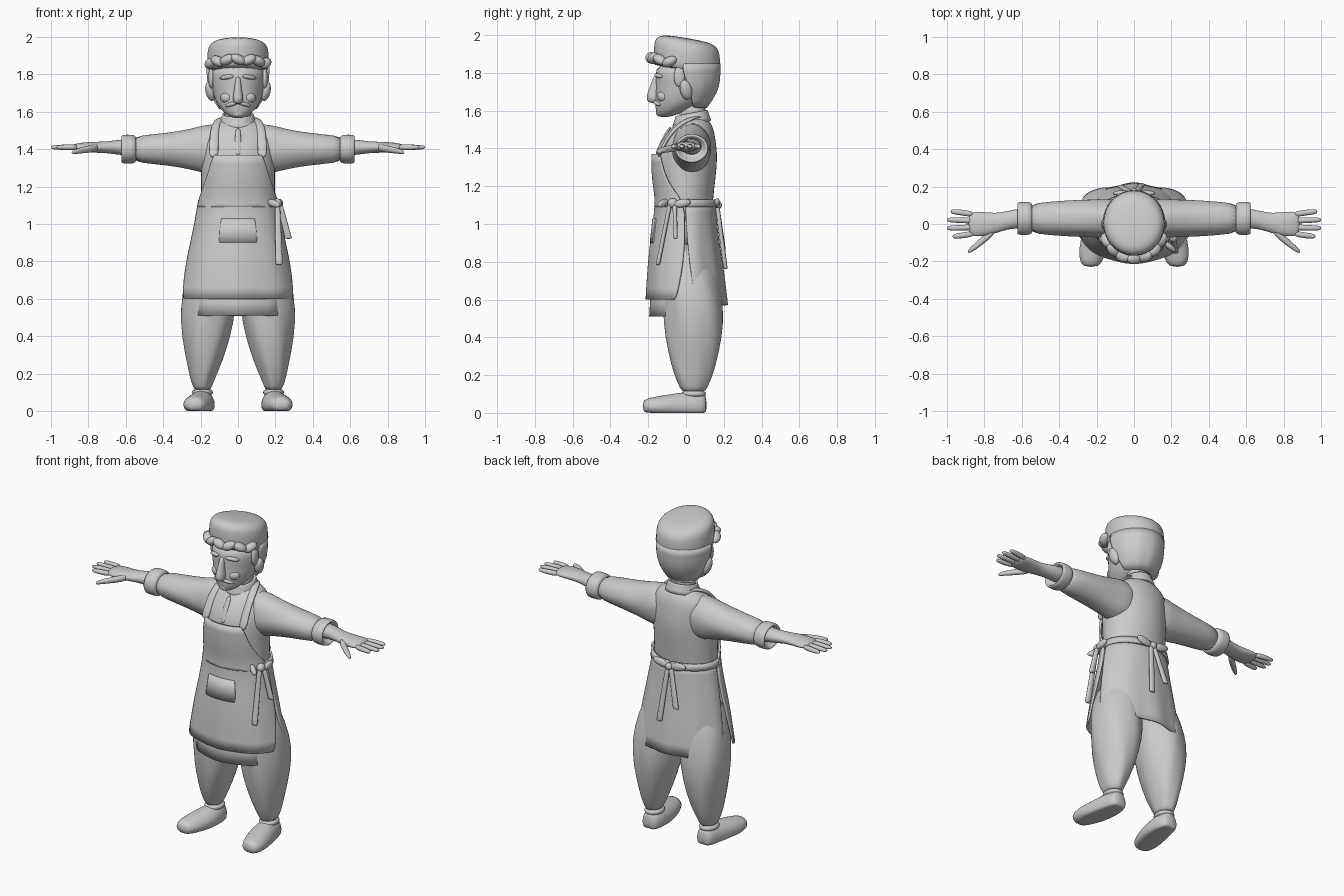
import bpy, bmesh
from math import sin, cos, pi, radians
from mathutils import Matrix, Vector, Euler

default_cube = bpy.data.objects.get("Cube")
if default_cube:
    bpy.data.objects.remove(default_cube, do_unlink=True)

clay = bpy.data.materials.new("light_grey")
clay.use_nodes = True
clay.diffuse_color = (.6, .6, .6, 1)
clay.node_tree.nodes["Principled BSDF"].inputs["Base Color"].default_value = clay.diffuse_color


def finish(name, bm, mirror=False, thickness=0, smooth_levels=1):
    """Turn a bmesh into a smooth grey object with its modifiers."""
    bmesh.ops.recalc_face_normals(bm, faces=bm.faces[:])
    mesh = bpy.data.meshes.new(name)
    bm.to_mesh(mesh)
    bm.free()
    mesh.materials.append(clay)
    mesh.shade_smooth()
    obj = bpy.data.objects.new(name, mesh)
    bpy.context.collection.objects.link(obj)
    if mirror:
        modifier = obj.modifiers.new("Mirror", "MIRROR")
        modifier.use_mirror_merge = False
    if smooth_levels:
        modifier = obj.modifiers.new("Subdivision", "SUBSURF")
        modifier.levels = modifier.render_levels = smooth_levels
    if thickness:
        modifier = obj.modifiers.new("Solidify", "SOLIDIFY")
        modifier.thickness = thickness
        modifier.offset = 0


def bridge(bm, rings, closed):
    """Join neighbouring rings of vertices with quads."""
    for lower, upper in zip(rings, rings[1:]):
        count = len(lower)
        for i in range(count if closed else count - 1):
            j = (i + 1) % count
            bm.faces.new((lower[i], lower[j], upper[j], upper[i]))


def place(axis, along, u, v):
    if axis == "X":
        return Vector((along, u, v))
    if axis == "Y":
        return Vector((u, along, v))
    return Vector((u, v, along))


def loft(name, rows, axis="Z", centre=(0, 0), sides=20, mirror=False, ripple=0,
         folds=6, tilt=0, grounded=False, capped=True, thickness=0):
    """Skin elliptical rings: (position, radius u, radius v, optional shift u, v)."""
    bm = bmesh.new()
    rings = []
    for along, radius_u, radius_v, *shift in rows:
        centre_u, centre_v = Vector(centre) + Vector(shift or (0, 0))
        ring = []
        for i in range(sides):
            angle = 2 * pi * i / sides
            swell = 1 + ripple * cos(folds * angle + along * pi * 3)
            point = place(axis, along, centre_u + radius_u * swell * sin(angle),
                          centre_v - radius_v * swell * cos(angle))
            point.z -= tilt * point.y
            if grounded:
                point.z = max(point.z, 0)
            ring.append(bm.verts.new(point))
        rings.append(ring)
    bridge(bm, rings, closed=True)
    if capped:
        bm.faces.new(rings[0])
        bm.faces.new(rings[-1])
    finish(name, bm, mirror, thickness)


def panel(name, rows, facing=0, ripple=0, folds=8, steps=24, thickness=.012):
    """Open cloth around the body: (height, radius x, radius y, half angle)."""
    bm = bmesh.new()
    rings = []
    for row, (height, radius_x, radius_y, half_angle) in enumerate(rows):
        ring = []
        for i in range(steps + 1):
            angle = facing + radians(half_angle) * (2 * i / steps - 1)
            swell = 1 + ripple * row / len(rows) * cos(folds * angle)
            ring.append(bm.verts.new((radius_x * swell * sin(angle),
                                      -radius_y * swell * cos(angle), height)))
        rings.append(ring)
    bridge(bm, rings, closed=False)
    finish(name, bm, thickness=thickness)


def blobs(name, items, mirror=False):
    """Ellipsoids: (centre, radii, rotation in degrees)."""
    bm = bmesh.new()
    for centre, radii, rotation in items:
        turn = Euler([radians(angle) for angle in rotation]).to_matrix().to_4x4()
        matrix = Matrix.Translation(centre) @ turn @ Matrix.Diagonal((*radii, 1))
        bmesh.ops.create_uvsphere(bm, u_segments=20, v_segments=12, radius=1, matrix=matrix)
    finish(name, bm, mirror, smooth_levels=0)


def blob(name, centre, radii, rotation=(0, 0, 0), mirror=False):
    blobs(name, [(centre, radii, rotation)], mirror)


# Torso
loft("torso", [(.85, .2, .13), (1.1, .2, .14), (1.25, .2, .16), (1.36, .2, .17),
               (1.43, .2, .15, 0, .01), (1.5, .19, .12, 0, .03),
               (1.54, .13, .09, 0, .04), (1.57, .07, .06, 0, .04)])

# Sleeves with rolled cuffs
arm = (.03, 1.4)
loft("sleeves", [(.05, .09, .12), (.14, .11, .14), (.22, .1, .12), (.3, .1, .1),
                 (.45, .09, .08), (.58, .08, .07)],
     "X", arm, mirror=True, ripple=.02)
cuff_profile = [(.54, .07), (.55, .09), (.59, .09), (.62, .09), (.63, .075), (.58, .065)]
loft("cuffs", [(x, radius, radius - .012) for x, radius in cuff_profile],
     "X", arm, mirror=True, ripple=.01)

# Forearms, palms and fingers
hand = (0, 1.41)
loft("hands", [(.55, .06, .05, .03, 0), (.64, .05, .04, .03, 0), (.71, .05, .03, .01, 0),
               (.77, .06, .03), (.84, .07, .025), (.89, .06, .015)],
     "X", hand, mirror=True)
finger_reach = {"index": .97, "middle": 1, "ring": 1, "little": .98}
for number, (label, reach) in enumerate(finger_reach.items()):
    root = (number - 1.5) * .034
    loft(label + "_fingers", [(.85, .017, .017, root, 0), (.92, .017, .016, root * 1.2, 0),
                              (reach - .01, .014, .012, root * 1.3, 0),
                              (reach, .007, .006, root * 1.3, 0)],
         "X", hand, sides=10, mirror=True)
loft("thumbs", [(.74, .025, .024, -.03, 0), (.8, .025, .02, -.08, -.01),
                (.86, .02, .016, -.13, -.02), (.89, .01, .01, -.15, -.03)],
     "X", hand, sides=10, mirror=True)

# Baggy trousers
loft("trouser_legs", [(.9, .1, .12, -.08, -.04), (.7, .14, .15, -.04, -.02),
                      (.55, .15, .16, -.03, 0), (.4, .13, .155, -.02, 0),
                      (.25, .09, .12, -.01, 0), (.17, .065, .09), (.13, .05, .07),
                      (.11, .04, .06)],
     centre=(.19, .04), sides=30, mirror=True, ripple=.03)

# Ankles and shoes, with the toes turned outwards
loft("ankles", [(z, .042, .05) for z in (.2, .1, .05)], centre=(.19, .04), mirror=True)
loft("shoe_collars", [(.08, .05, .06), (.1, .06, .07), (.12, .05, .06)],
     centre=(.19, .04), mirror=True)
loft("shoes", [(-.23, .04, .03, .04, 0), (-.2, .06, .045, .04, 0), (-.14, .077, .055, .03, 0),
               (-.05, .078, .07, .01, 0), (.03, .067, .08), (.09, .055, .07), (.11, .035, .05)],
     "Y", (.19, .035), mirror=True, grounded=True)

# Apron, its pocket and the tunic hem below it
panel("apron", [(1.37, .21, .177, 38), (1.28, .21, .178, 47), (1.19, .21, .168, 62),
                (1.12, .21, .155, 87), (1, .225, .17, 88), (.85, .26, .19, 88),
                (.72, .286, .2, 82), (.6, .306, .206, 75)], ripple=.015)
panel("apron_pocket", [(1.03, .223, .174, 24), (.9, .253, .188, 24)], thickness=.008)
panel("tunic_front_hem", [(.8, .24, .165, 75), (.65, .25, .18, 70), (.51, .253, .187, 62)],
      ripple=.02)

# Back skirt and waist tie
panel("back_skirt", [(1.12, .2, .148, 92), (1, .222, .158, 90), (.85, .252, .178, 86),
                     (.7, .28, .2, 81), (.57, .293, .213, 76)],
      facing=pi, ripple=.03, folds=10)
panel("waist_tie", [(1.13, .207, .156, 180), (1.09, .214, .163, 180)], steps=40)

# Shoulder straps of the apron
loft("apron_straps", [(1.35, .028, .01, .13, -.146), (1.42, .026, .01, .13, -.118),
                      (1.48, .024, .013, .126, -.08), (1.53, .024, .02, .12, -.03),
                      (1.56, .022, .03, .1, .03), (1.57, .016, .03, .085, .07)],
     sides=10, mirror=True)

# Bows at the side and the back
blobs("side_bow", [((.21, -.07, 1.11), (.024, .028, .026), (0, 0, 0)),
                   ((.19, -.12, 1.11), (.045, .016, .02), (0, 15, -40)),
                   ((.225, -.02, 1.11), (.016, .045, .022), (10, 0, 0))])
blob("back_bow_knot", (0, .17, 1.1), (.022, .02, .022))
blob("back_bow_loops", (.06, .165, 1.11), (.055, .015, .024), (0, -12, 0), mirror=True)

# Hanging tails, widening towards their ends
tails = {"side_tail_long": ((.21, -.085, 1.11), (.22, -.15, .78)),
         "side_tail_short": ((.225, -.06, 1.1), (.27, -.055, .92)),
         "back_tail_long": ((.01, .165, 1.1), (.04, .21, .76)),
         "back_tail_short": ((-.01, .165, 1.1), (-.07, .2, .86))}
for label, (top, end) in tails.items():
    points = [Vector(top).lerp(Vector(end), part) for part in (0, .1, .5, .95, 1)]
    loft(label, [(p.z, .014 + .01 * n / len(points), .012, p.x, p.y)
                 for n, p in enumerate(points)], sides=10)

# Neck, collar and shirt placket
loft("neck", [(z, .07, .07) for z in (1.5, 1.58, 1.66)], centre=(0, .035))
loft("collar", [(1.52, .1, .1), (1.56, .086, .086), (1.58, .078, .08)], centre=(0, .03),
     tilt=-.2, capped=False, thickness=.012)
loft("placket", [(1.36, .018, .01, 0, -.16), (1.44, .018, .01, 0, -.126),
                 (1.52, .016, .01, 0, -.08)], sides=8)

# Head and face
loft("head", [(1.565, .025, .022, 0, -.115), (1.58, .055, .055, 0, -.1),
              (1.6, .08, .085, 0, -.075), (1.63, .107, .12, 0, -.045),
              (1.67, .128, .147, 0, -.018), (1.72, .14, .16), (1.78, .147, .163),
              (1.86, .148, .163)])
loft("nose", [(1.79, .014, .012, 0, .015), (1.74, .017, .022, 0, .007), (1.69, .027, .036),
              (1.66, .031, .04), (1.64, .018, .025)], centre=(0, -.172), sides=12)
blob("ears", (.148, 0, 1.71), (.026, .032, .054), (12, 12, 0), mirror=True)
blob("cheeks", (.06, -.122, 1.675), (.036, .03, .03), (0, 0, 25), mirror=True)
blob("brows", (.06, -.146, 1.785), (.042, .014, .012), (0, 8, 25), mirror=True)
blob("moustache", (.034, -.154, 1.64), (.04, .014, .011), (0, 14, 25), mirror=True)
blob("chin", (0, -.135, 1.59), (.03, .024, .022))

# Hair at the back and sides, and the curls under the cap
panel("back_hair", [(1.85, .158, .172, 98), (1.77, .156, .172, 92), (1.7, .146, .158, 80),
                    (1.62, .1, .1, 70)], facing=pi, ripple=.02, folds=12, thickness=.022)
blob("sideburns", (.143, -.035, 1.78), (.016, .03, .055), mirror=True)
curls = []
for step in range(-3, 4):
    angle = step * .36
    curls.append(((.165 * sin(angle), -.185 * cos(angle), 1.84 + .04 * cos(angle)),
                  (.044, .03, .026), (0, 25 * (-1) ** step, step * 20)))
blobs("front_curls", curls)

# Flat cap, sloping down to the back
loft("cap", [(1.81, .15, .16), (1.82, .163, .173), (1.87, .167, .177), (1.93, .164, .175),
             (1.96, .152, .163), (1.98, .12, .13), (1.985, .05, .055)],
     centre=(0, .005), sides=28, tilt=.17)
